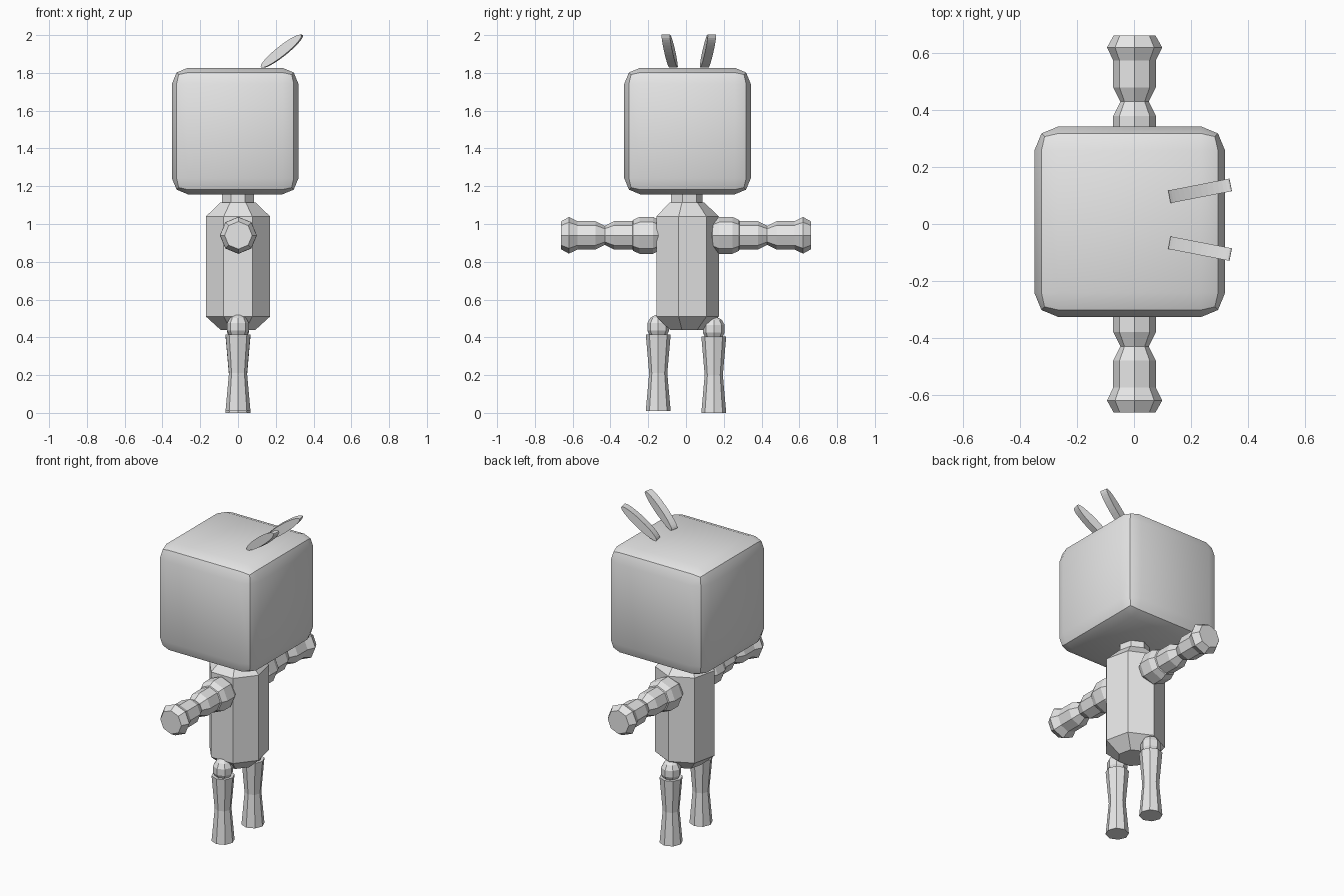
import bpy
import bmesh
from math import sin, cos, pi, radians
from mathutils import Matrix, Vector

if "Cube" in bpy.data.objects:
    bpy.data.objects.remove(bpy.data.objects["Cube"])

grey = bpy.data.materials.new("plain_grey")
grey.use_nodes = True
grey.diffuse_color = (0.8, 0.8, 0.8, 1)
grey.node_tree.nodes["Principled BSDF"].inputs["Base Color"].default_value = (0.8, 0.8, 0.8, 1)


def finish(name, bm):
    bmesh.ops.recalc_face_normals(bm, faces=bm.faces)
    mesh = bpy.data.meshes.new(name)
    bm.to_mesh(mesh)
    bm.free()
    mesh.materials.append(grey)
    obj = bpy.data.objects.new(name, mesh)
    bpy.context.collection.objects.link(obj)
    return obj


def lathe(name, profile, sides, matrix):
    """Closed faceted solid from (height, radius) pairs; first corner points to +y."""
    bm = bmesh.new()
    rings = []
    for z, r in profile:
        angles = [pi / 2 + 2 * pi * i / sides for i in range(sides)]
        rings.append([bm.verts.new(matrix @ Vector((r * cos(a), r * sin(a), z))) for a in angles])
    for low, high in zip(rings, rings[1:]):
        for i in range(sides):
            j = (i + 1) % sides
            bm.faces.new((low[i], low[j], high[j], high[i]))
    bm.faces.new(rings[0])
    bm.faces.new(rings[-1])
    return finish(name, bm)


# Head: rounded block
bm = bmesh.new()
bmesh.ops.create_cube(bm, size=0.67, matrix=Matrix.Translation((-0.015, 0.008, 1.492)))
bmesh.ops.bevel(bm, geom=bm.edges[:], offset=0.085, segments=2, profile=0.5, affect='EDGES')
head = finish("head", bm)
bpy.ops.object.select_all(action='DESELECT')
head.select_set(True)
bpy.context.view_layer.objects.active = head
bpy.ops.object.shade_smooth_by_angle(angle=radians(30))

# Torso and neck
lathe("torso", [(0.44, 0.095), (0.51, 0.174), (1.04, 0.174), (1.115, 0.095)], 7, Matrix())
lathe("neck", [(1.10, 0.088), (1.20, 0.088)], 7, Matrix())

# Arms, shoulders, legs, hips and antennae, one on each side
ARM = [(0.25, 0.075), (0.38, 0.075), (0.43, 0.05), (0.48, 0.075),
       (0.575, 0.075), (0.62, 0.097), (0.663, 0.073)]
SHOULDER = [(0.12, 0.04), (0.14, 0.08), (0.175, 0.098), (0.245, 0.098), (0.28, 0.082), (0.292, 0.055)]
LEG = [(0, 0.066), (0.2, 0.048), (0.405, 0.066)]
HIP = [(0.4, 0.045), (0.425, 0.058), (0.465, 0.058), (0.493, 0.042), (0.507, 0.018)]

for side, label in ((-1, "front"), (1, "back")):
    along = Matrix.Translation((0.002, 0, 0.94)) @ Matrix.Rotation(-side * pi / 2, 4, 'X')
    lathe(label + "_arm", ARM, 8, along)
    lathe(label + "_shoulder", SHOULDER, 8, along)

    stand = Matrix.Translation((0, side * 0.147, 0.01 if side < 0 else 0))
    lathe(label + "_leg", LEG, 8, stand)
    lathe(label + "_hip", HIP, 8, stand)

    # Antenna: thin oval disc, tipped up and splayed outwards
    place = (Matrix.Translation((0.232, 0.015 + side * 0.1015, 1.915))
             @ Matrix.Rotation(side * radians(11), 4, 'Z')
             @ Matrix.Rotation(radians(-38), 4, 'Y')
             @ Matrix.Diagonal((0.138, 1, 0.026, 1))
             @ Matrix.Rotation(pi / 2, 4, 'X'))
    lathe(label + "_antenna", [(-0.0225, 1), (0.0225, 1)], 32, place)
